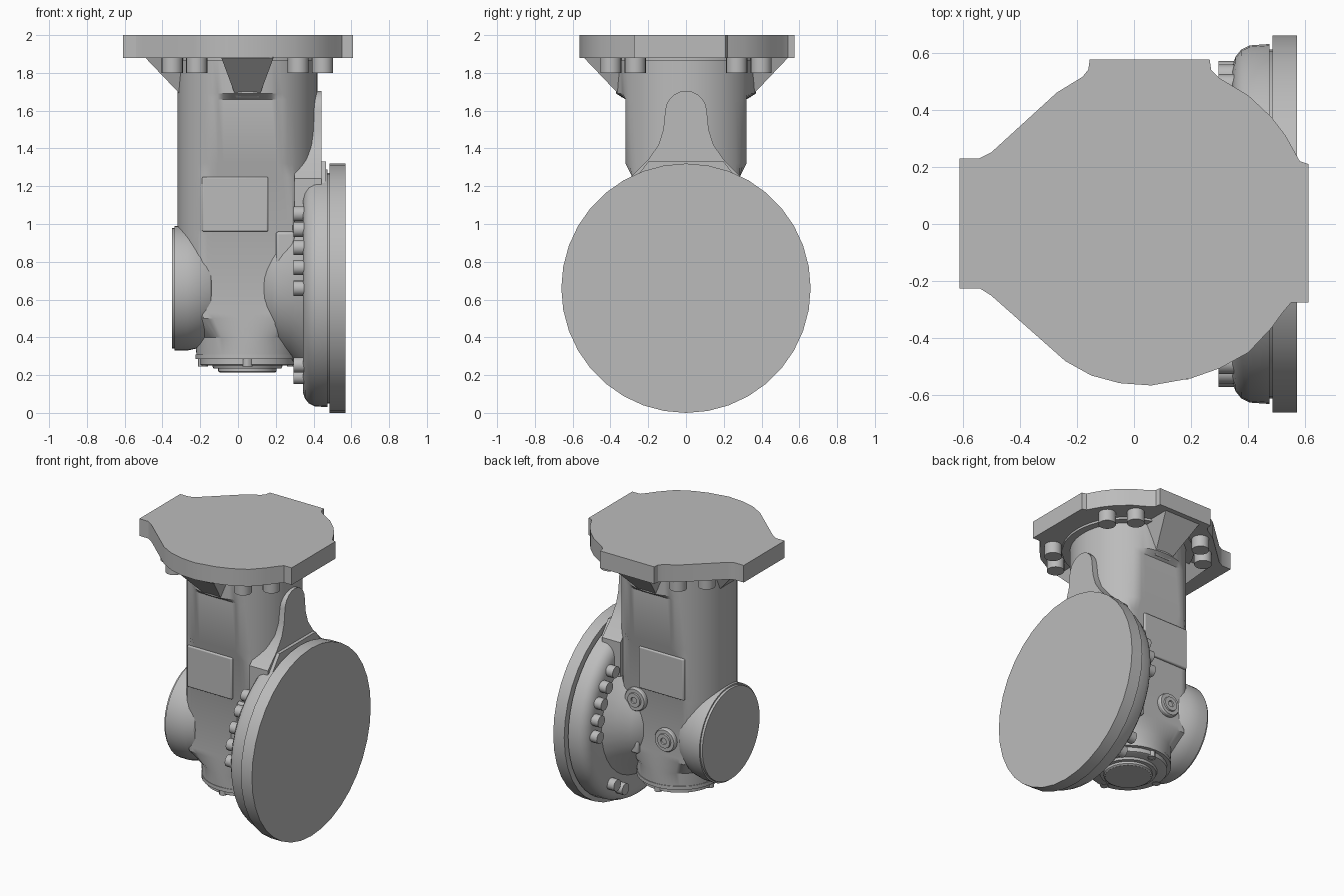
import bpy, bmesh
from math import cos, sin, pi, radians

cube = bpy.data.objects.get("Cube")
if cube:
    bpy.data.objects.remove(cube, do_unlink=True)

grey = bpy.data.materials.new("cast_grey")
grey.use_nodes = True
COLOUR = (0.5, 0.5, 0.5, 1)
grey.diffuse_color = COLOUR
grey.node_tree.nodes["Principled BSDF"].inputs["Base Color"].default_value = COLOUR

# (u, v, t) -> xyz for shapes whose length runs along the named axis
MAP = {"x": lambda u, v, t: (t, u, v),
       "y": lambda u, v, t: (u, t, v),
       "z": lambda u, v, t: (u, v, t)}


def loft(name, rings, bevel=0):
    """Skin a list of equal rings and cap both ends."""
    bm = bmesh.new()
    loops = [[bm.verts.new(p) for p in ring] for ring in rings]
    n = len(loops[0])
    for a, b in zip(loops, loops[1:]):
        for i in range(n):
            j = (i + 1) % n
            bm.faces.new((a[i], a[j], b[j], b[i]))
    bm.faces.new(loops[0][::-1])
    bm.faces.new(loops[-1])
    bmesh.ops.recalc_face_normals(bm, faces=bm.faces)
    mesh = bpy.data.meshes.new(name)
    bm.to_mesh(mesh)
    bm.free()
    mesh.materials.append(grey)
    ob = bpy.data.objects.new(name, mesh)
    bpy.context.collection.objects.link(ob)
    bpy.ops.object.select_all(action="DESELECT")
    ob.select_set(True)
    bpy.context.view_layer.objects.active = ob
    bpy.ops.object.shade_smooth_by_angle(angle=radians(30))
    if bevel:
        mod = ob.modifiers.new("soft_edges", "BEVEL")
        mod.width, mod.segments = bevel, 3
    return ob


def lathe(name, axis, centre, profile, n=36):
    """Turn (position, radius[, flat limit]) steps round an axis."""
    rings = []
    for t, r, *lim in profile:
        flat = lim[0] if lim else r
        rings.append([MAP[axis](centre[0] + r * cos(2 * pi * i / n),
                                centre[1] + max(-flat, min(flat, r * sin(2 * pi * i / n))), t)
                      for i in range(n)])
    return loft(name, rings)


def prism(name, axis, outline, lo, hi, bevel=0):
    return loft(name, [[MAP[axis](u, v, t) for u, v in outline] for t in (lo, hi)], bevel)


def plate(name, axis, u0, u1, v0, v1, lo, hi, bevel=0):
    return prism(name, axis, [(u0, v0), (u1, v0), (u1, v1), (u0, v1)], lo, hi, bevel)


CX = 0.05   # column axis
CZ = 0.66   # height of the output axis

# Top mounting flange with three squared lugs and curved flanks
flange = [(-.61, -.225), (-.54, -.225), (-.5, -.25), (-.24, -.48), (-.15, -.53), (-.05, -.557),
          (.06, -.565), (.2, -.54), (.3, -.505), (.4, -.45), (.48, -.365), (.52, -.31),
          (.55, -.275), (.61, -.275), (.61, .21), (.58, .22), (.53, .31), (.48, .375),
          (.4, .45), (.3, .51), (.27, .54), (.265, .575), (-.155, .575), (-.16, .54),
          (-.18, .515), (-.27, .46), (-.5, .25), (-.54, .23), (-.61, .23)]
prism("top_flange", "z", flange, 1.88, 2.0)
lathe("flange_collar", "z", (CX, 0), [(1.865, .42), (1.89, .42)], 48)

# Column: round shaft with flattened front and back, stepping in to the foot
lathe("gearbox_column", "z", (CX, 0),
      [(1.89, .37), (1.69, .37), (1.66, .37, .32), (1.32, .37, .32), (1.25, .37, .285),
       (.97, .37, .285), (.94, .37, .275), (.53, .37, .275), (.5, .36, .275),
       (.4, .275), (.3, .27)], 72)

# Tapered ribs under the flange
for label, dx, dy in (("front", 0, -1), ("back", 0, 1), ("side", -1, 0)):
    rings = []
    for z, half, reach in ((1.885, .14, .545), (1.67, .06, .34)):
        rings.append([(CX + dx * r + dy * s * half, dy * r + dx * s * half, z)
                      for r, s in ((.25, -1), (reach, -1), (reach, 1), (.25, 1))])
    loft(label + "_rib", rings)

# Flange bolts, in four pairs
for quarter in range(4):
    for a in (34, 56):
        ang = radians(a + 90 * quarter)
        lathe("flange_bolt", "z", (CX + .48 * cos(ang), .48 * sin(ang)),
              [(1.8, .055), (1.8, .056), (1.89, .056)], 20)

# Tongue blending the column into the output housing
half_tongue = [(.3, 1.0), (.3, 1.24), (.2, 1.34), (.145, 1.42), (.12, 1.5), (.11, 1.6)]
arch = [(.11 * cos(pi * i / 10), 1.595 + .11 * sin(pi * i / 10)) for i in range(1, 10)]
tongue = half_tongue + arch + [(-y, z) for y, z in reversed(half_tongue)]
prism("housing_tongue", "x", tongue, .3, .442)
prism("tongue_ledge", "x", [(-.3, 1.2), (.3, 1.2), (.2, 1.33), (-.2, 1.33)], .4, .465)

# Output housing dish, its neck and the output disc
lathe("housing_neck", "x", (0, CZ), [(.1, .2), (.14, .28), (.2, .33), (.28, .38), (.37, .47)])
lathe("housing_dish", "x", (0, CZ),
      [(.345, .4), (.345, .555), (.355, .585), (.375, .61), (.405, .625), (.475, .63),
       (.475, .61), (.49, .61)], 48)
lathe("output_disc", "x", (0, CZ), [(.485, .66), (.57, .66)])

# Housing bolts on both sides
for side in (-1, 1):
    for a in (0, 12, 24, 36, 48, -50, -62):
        ang = radians(a)
        lathe("housing_bolt", "x", (side * .53 * cos(ang), CZ + .53 * sin(ang)),
              [(.295, .04), (.4, .04)], 16)

# Bearing boss on the far side
lathe("bearing_boss", "x", (0, CZ),
      [(-.35, .31), (-.35, .318), (-.335, .32), (-.335, .33), (-.27, .33),
       (-.2, .315), (-.145, .285), (-.12, .24)], 48)

# Raised panels on the column
for side in (-1, 1):
    plate("column_panel", "y", -.19, .16, .96, 1.25, side * .2, side * .298, .008)
plate("front_pad", "y", .2, .3, .73, .96, -.305, -.15, .015)
plate("back_pad", "y", .165, .245, .49, .58, .2, .3, .015)

# Threaded plugs on the back
for x, z in ((.187, .87), (-.045, .645)):
    lathe("plug_seat", "y", (x, z), [(.2, .08), (.295, .08), (.305, .074)], 28)
    lathe("plug_head", "y", (x, z), [(.3, .052), (.315, .048), (.315, .022), (.306, .02)], 24)

# Bottom cover with cap and screws
lathe("bottom_cover", "z", (CX, 0), [(.31, .275), (.285, .275), (.285, .25), (.255, .25), (.25, .24)])
lathe("bottom_cap", "z", (CX, 0), [(.26, .19), (.235, .18), (.235, .155), (.22, .155), (.213, .145)])
for i in range(4):
    ang = pi / 2 * i
    lathe("cover_screw", "z", (CX + .235 * cos(ang), .235 * sin(ang)),
          [(.25, .026), (.245, .026), (.3, .026)], 12)
